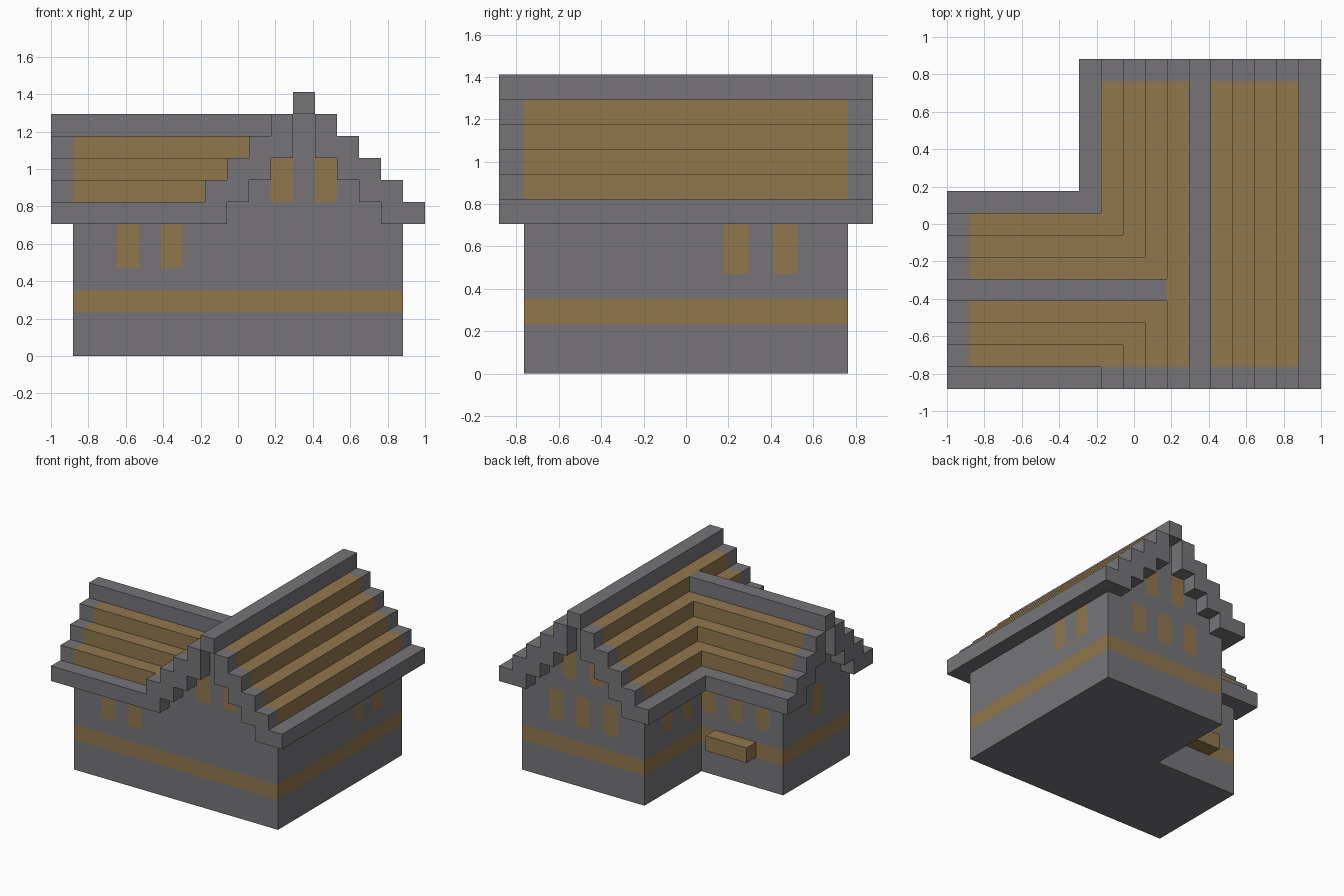
import bpy
import bmesh
from math import floor
from mathutils import Vector

cube = bpy.data.objects.get("Cube")
if cube:
    bpy.data.objects.remove(cube, do_unlink=True)

U = 2 / 17  # one block of the building


def material(name, rgb):
    mat = bpy.data.materials.new(name)
    mat.use_nodes = True
    colour = (*rgb, 1)
    mat.diffuse_color = colour
    mat.node_tree.nodes["Principled BSDF"].inputs["Base Color"].default_value = colour
    return mat


STONE = material("grey_stone", (0.18, 0.175, 0.187))
TIMBER = material("tan_timber", (0.285, 0.184, 0.075))

PLACE = {"x": lambda a, b, l: (l, a, b),
         "y": lambda a, b, l: (a, l, b),
         "z": lambda a, b, l: (a, b, l)}


def rect(a0, a1, b0, b1):
    return [(a0, b0), (a1, b0), (a1, b1), (a0, b1)]


def build(name, prisms, mats, cuts=(), rule=None):
    """Extrude profiles (points, axis, start, end) in block units into one object."""
    bm = bmesh.new()
    for points, axis, start, end in prisms:
        face = bm.faces.new([bm.verts.new(PLACE[axis](a, b, start)) for a, b in points])
        grown = bmesh.ops.extrude_face_region(bm, geom=[face], use_keep_orig=True)
        top = [g for g in grown["geom"] if isinstance(g, bmesh.types.BMVert)]
        bmesh.ops.translate(bm, verts=top, vec=PLACE[axis](0, 0, end - start))
    bmesh.ops.recalc_face_normals(bm, faces=bm.faces)
    if rule:
        # cut the faces along the outlines of the painted parts
        bmesh.ops.triangulate(bm, faces=[f for f in bm.faces if len(f.verts) > 4])
        for axis, place in cuts:
            co, no = Vector(), Vector()
            co["xyz".index(axis)] = place
            no["xyz".index(axis)] = 1
            bmesh.ops.bisect_plane(bm, geom=bm.verts[:] + bm.edges[:] + bm.faces[:],
                                   dist=1e-5, plane_co=co, plane_no=no)
        bm.normal_update()
        for f in bm.faces:
            f.material_index = int(rule(f.calc_center_median(), f.normal))
    for v in bm.verts:
        v.co = ((v.co.x - 8.5) * U, (v.co.y - 7.5) * U, v.co.z * U)
    mesh = bpy.data.meshes.new(name)
    bm.to_mesh(mesh)
    bm.free()
    for mat in mats:
        mesh.materials.append(mat)
    obj = bpy.data.objects.new(name, mesh)
    bpy.context.collection.objects.link(obj)
    return obj


# L-shaped walls with a timber band and flush windows
def wall_paint(c, n):
    if abs(n.z) > 0.5:
        return False
    if 2 < c.z < 3:
        return True
    if not 4 < c.z < 6:
        return False
    if n.y < -0.5:
        return floor(c.x) in (3, 5)
    if n.y > 0.5:
        return floor(c.x) in ((9, 11, 13) if c.y > 10 else (2, 4, 6))
    return floor(c.y) in ((9, 11) if c.x > 4 else (4,))


wall_cuts = [("z", k) for k in (2, 3, 4)]
wall_cuts += [("x", i) for i in range(2, 15)]
wall_cuts += [("y", j) for j in (4, 5, 9, 10, 11, 12)]
plan = [(1, 1), (16, 1), (16, 14), (7, 14), (7, 8), (1, 8)]
build("walls", [(plan, "z", 0, 6)], [STONE, TIMBER], wall_cuts, wall_paint)

# planter on the rear wall of the side wing
build("planter_box", [(rect(3, 6, 2, 3), "y", 8, 9)], [TIMBER])


def gable_paint(c, n):
    return abs(n.y) > 0.5 and c.z > 7 and floor(c.x) in (10, 12)


def roof(name, axis, lo, steps, row_end, ridge_end, eaves, barges, gable_end, rule):
    """Stepped roof running along an axis; each step rises one block."""
    hi = lo + 2 * steps + 3
    mid = lo + steps + 1
    ridge = 7 + steps

    def both(points):
        return [(lo + a, b) for a, b in points], [(hi - a, b) for a, b in points]

    # stepped timber slopes
    rows = [(p, axis, 1, row_end(n)) for n in range(1, steps + 1)
            for p in both(rect(n, n + 1, 5 + n, 7 + n))]
    build(name + "_slopes", rows, [TIMBER])

    # stone ridge and eaves
    build(name + "_ridge", [(rect(mid, mid + 1, ridge, ridge + 1), axis, 0, ridge_end)], [STONE])
    edges = [(p, axis, *span) for p, span in zip(both(rect(0, 1, 6, 7)), eaves)]
    build(name + "_eaves", edges, [STONE])

    # overhanging stair-shaped boards at the gable ends
    board = [(n + d, 7 + n) for n in range(steps + 1) for d in (0, 1)]
    board += [(n + d, 5 + n) for n in range(steps, 1, -1) for d in (1, 0)]
    board += [(2, 6), (0, 6)]
    build(name + "_gable_boards", [(p, axis, s, s + 1) for s in barges for p in both(board)], [STONE])

    # gable wall filling the space below the slopes
    stair = [(2, 6)] + [(n + d, 5 + n) for n in range(2, steps + 1) for d in (0, 1)]
    stair.append((steps + 1, ridge))
    left, right = both(stair)
    cuts = [("z", 7)] + [("x", i) for i in range(10, 14)]
    build(name + "_gable_wall", [(left + right[::-1], axis, 1, gable_end)],
          [STONE, TIMBER], cuts, rule)


roof("main_roof", "y", 6, 4, lambda n: 14, 15, [(9, 14), (1, 14)], (0, 14), 14, gable_paint)
roof("wing_roof", "x", 0, 3, lambda n: 6 + n, 10, [(1, 6), (1, 7)], (0,), 8, None)
